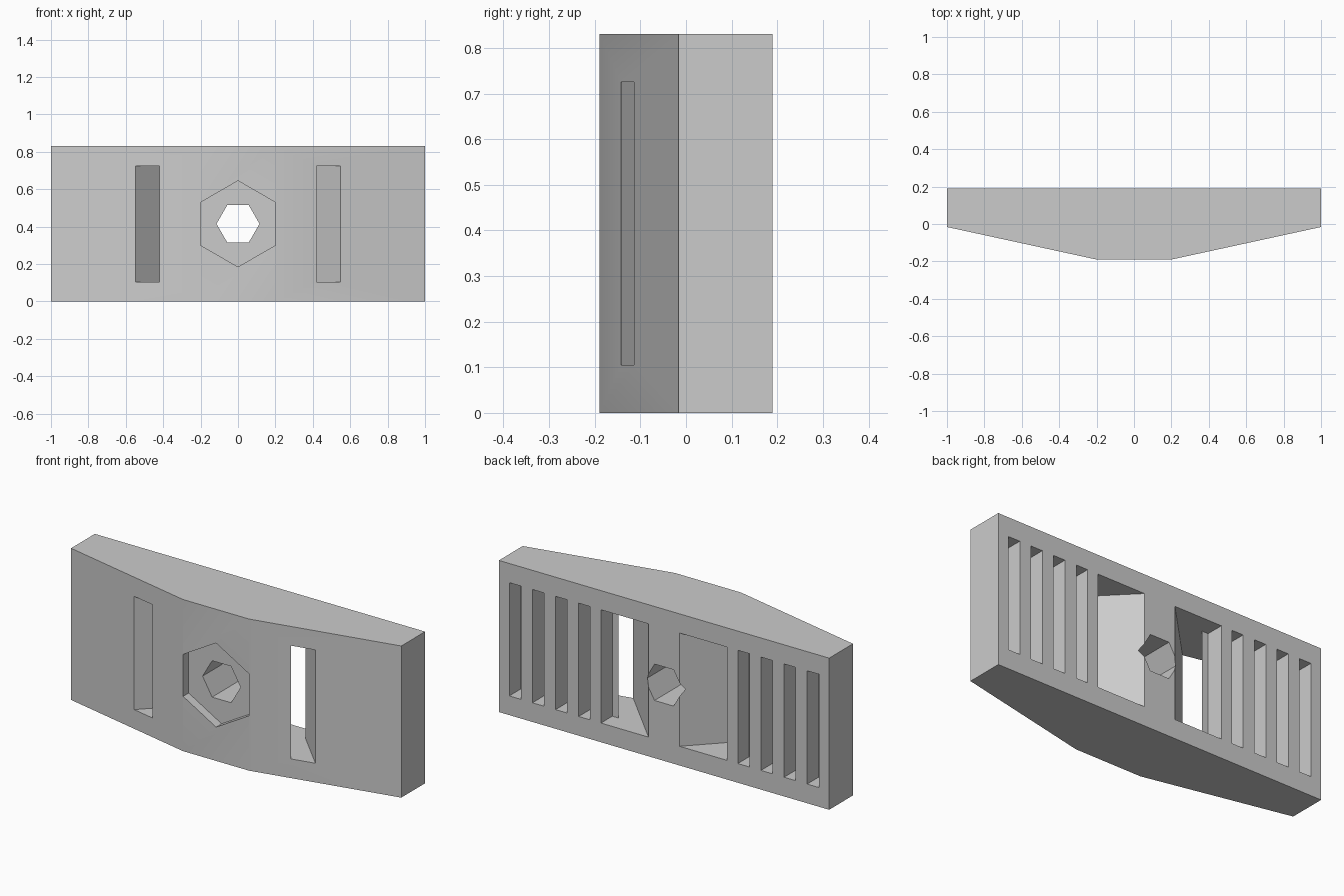
import bpy
import bmesh
import math
from mathutils import Vector

cube = bpy.data.objects.get("Cube")
if cube:
    bpy.data.objects.remove(cube, do_unlink=True)

HEIGHT = 0.83
MID = HEIGHT / 2
BACK = 0.19
SLOT_LOW, SLOT_HIGH = 0.105, 0.725
SLOT_FLOOR = 0.092

grey = bpy.data.materials.new("plain grey")
grey.use_nodes = True
grey.diffuse_color = (0.6, 0.6, 0.6, 1)
grey.node_tree.nodes["Principled BSDF"].inputs["Base Color"].default_value = (0.6, 0.6, 0.6, 1)


def prism(name, points, offset):
    """Extrude a closed ring of 3D points along an offset."""
    bm = bmesh.new()
    face = bm.faces.new([bm.verts.new(p) for p in points])
    new = bmesh.ops.extrude_face_region(bm, geom=[face])["geom"]
    bmesh.ops.translate(bm, vec=Vector(offset),
                        verts=[g for g in new if isinstance(g, bmesh.types.BMVert)])
    bmesh.ops.recalc_face_normals(bm, faces=bm.faces)
    mesh = bpy.data.meshes.new(name)
    bm.to_mesh(mesh)
    bm.free()
    mesh.materials.append(grey)
    obj = bpy.data.objects.new(name, mesh)
    bpy.context.collection.objects.link(obj)
    return obj


def plan(name, outline, low, high):
    return prism(name, [(x, y, low) for x, y in outline], (0, 0, high - low))


def hexagon(name, radius, turn, front, back):
    angles = [turn + i * math.pi / 3 for i in range(6)]
    ring = [(radius * math.cos(a), front, MID + radius * math.sin(a)) for a in angles]
    return prism(name, ring, (0, back - front, 0))


# Block with a flat nose and tapered sides
half = [(0.2, -0.19), (1, -0.016), (1, BACK)]
body = plan("block_body", half + [(-x, y) for x, y in reversed(half)], 0, HEIGHT)

# Nut recess and bolt hole
cutters = [hexagon("nut_recess", 0.23, math.pi / 6, -0.3, -0.142),
           hexagon("bolt_hole", 0.115, 0, -0.3, 0.3)]

for side in (1, -1):
    # Narrow blind slots in the back
    for i in range(4):
        x0 = 0.447 + i * 0.14
        outline = [(side * x, y) for x, y in
                   [(x0, SLOT_FLOOR), (x0 + 0.07, SLOT_FLOOR), (x0 + 0.07, 0.3), (x0, 0.3)]]
        cutters.append(plan("back_slot", outline, SLOT_LOW, SLOT_HIGH))
    # Slanted strap channel that opens wide at the back
    channel = [(0.574, -0.295 + 0.155), (0.445, -0.168), (0.045, 0.24),
               (0.382, 0.24), (0.382, SLOT_FLOOR), (0.345, SLOT_FLOOR)]
    cutters.append(plan("strap_channel", [(side * x, y) for x, y in channel],
                        SLOT_LOW, SLOT_HIGH))

bpy.ops.object.select_all(action='DESELECT')
bpy.context.view_layer.objects.active = body
body.select_set(True)
for cutter in cutters:
    cutter.hide_render = True
    cut = body.modifiers.new(cutter.name, 'BOOLEAN')
    cut.operation = 'DIFFERENCE'
    cut.solver = 'EXACT'
    cut.object = cutter
    bpy.ops.object.modifier_apply(modifier=cut.name)
    bpy.data.objects.remove(cutter, do_unlink=True)

bpy.ops.object.shade_smooth_by_angle(angle=math.radians(30))
